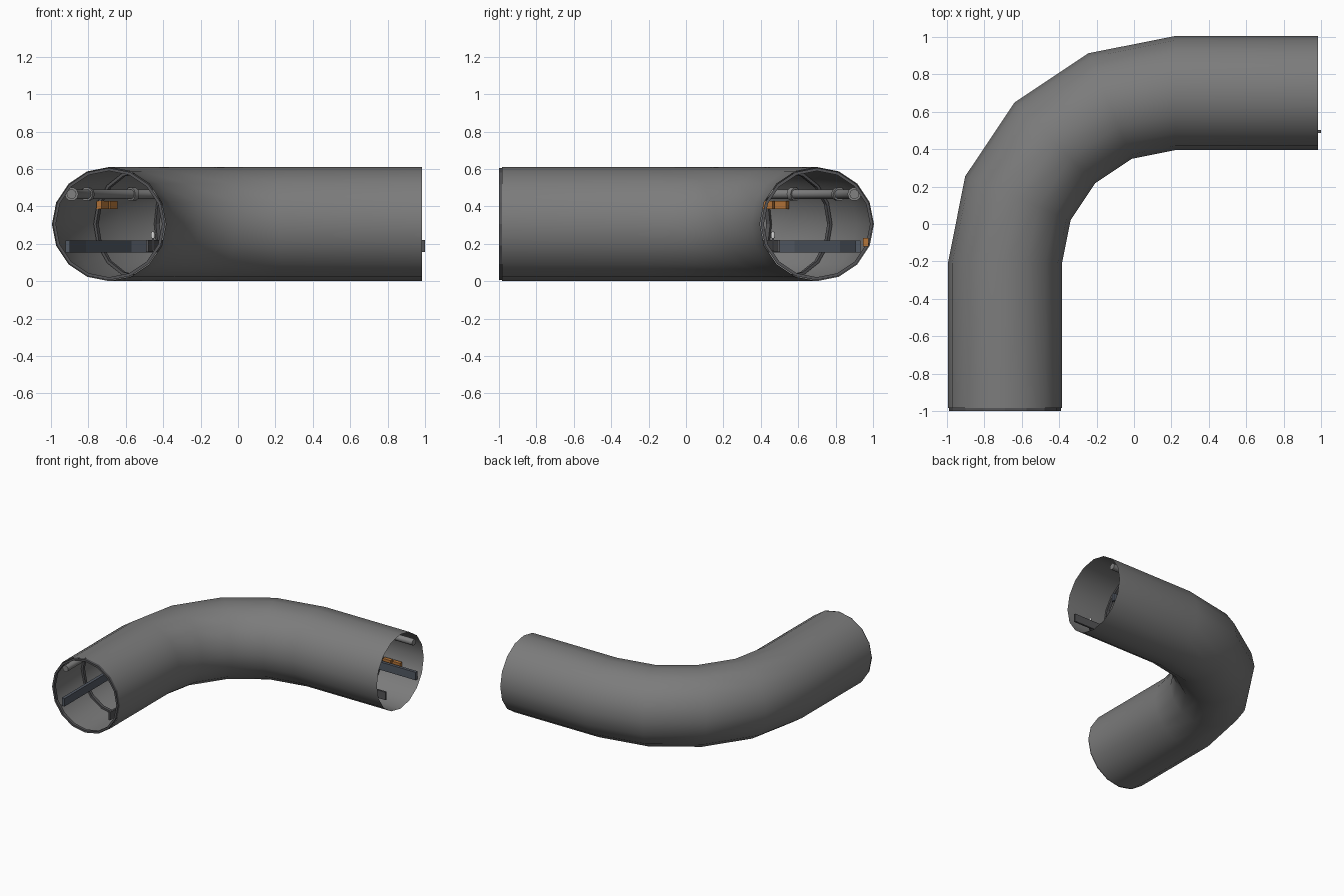
import bpy, bmesh, math
from mathutils import Vector

if "Cube" in bpy.data.objects:
    bpy.data.objects.remove(bpy.data.objects["Cube"])

CX, CY, R, ZC = 0.22, -0.21, 0.91, 0.305   # bend centre, bend radius, axis height
TUBE_R, SIDES = 0.305, 16


def mat(name, col):
    m = bpy.data.materials.new(name)
    m.diffuse_color = (*col, 1)
    m.use_nodes = True
    m.node_tree.nodes["Principled BSDF"].inputs["Base Color"].default_value = m.diffuse_color
    return m


SHELL = mat("shell_grey", (0.2, 0.2, 0.2))
DARK = mat("rib_dark", (0.09, 0.09, 0.095))
PIPE = mat("pipe_grey", (0.22, 0.22, 0.22))
ORANGE = mat("orange", (0.47, 0.18, 0.04))
BLUE = mat("dark_blue_grey", (0.085, 0.1, 0.125))
WHITE = mat("lamp_white", (0.7, 0.7, 0.68))


def station(deg, shift=0.0, k=1.0):
    """Frame on the elbow's centre line: point, outward and tangent."""
    a = math.radians(deg)
    out = Vector((-math.cos(a), math.sin(a), 0))
    tan = Vector((math.sin(a), math.cos(a), 0))
    return Vector((CX, CY, ZC)) + out * R * k + tan * shift, out, tan


def elbow(start=-0.775, end=0.765):
    return ([station(0, start)] + [station(22.5 * i) for i in range(5)]
            + [station(90, end)])


def circle(r, n, o=0.0, z=0.0):
    return [(o + r * math.cos(2 * math.pi * i / n),
             z + r * math.sin(2 * math.pi * i / n)) for i in range(n)]


def rect(o, z, w, h):
    return [(o - w/2, z - h/2), (o + w/2, z - h/2), (o + w/2, z + h/2), (o - w/2, z + h/2)]


def place(st, o, z):
    p, out, _ = st
    return p + out * o + Vector((0, 0, z))


def loft(name, rows, material, loop=False, caps=True, smooth=0):
    bm = bmesh.new()
    vs = [[bm.verts.new(p) for p in row] for row in rows]
    n = len(rows[0])
    for i in range(len(vs) if loop else len(vs) - 1):
        a, b = vs[i], vs[(i + 1) % len(vs)]
        for j in range(n):
            bm.faces.new((a[j], a[(j+1) % n], b[(j+1) % n], b[j]))
    if caps and not loop:
        bm.faces.new(vs[0][::-1])
        bm.faces.new(vs[-1])
    bmesh.ops.recalc_face_normals(bm, faces=bm.faces)
    me = bpy.data.meshes.new(name)
    bm.to_mesh(me)
    bm.free()
    ob = bpy.data.objects.new(name, me)
    bpy.context.collection.objects.link(ob)
    me.materials.append(material)
    if smooth:
        bpy.ops.object.select_all(action='DESELECT')
        ob.select_set(True)
        bpy.context.view_layer.objects.active = ob
        bpy.ops.object.shade_smooth_by_angle(angle=math.radians(smooth))
    return ob


def sweep(name, stations, profile, material, **kw):
    return loft(name, [[place(s, o, z) for o, z in profile] for s in stations], material, **kw)


def move(st, d):
    return st[0] + st[2] * d, st[1], st[2]


def block(name, st, o, z, length, w, h, material):
    return sweep(name, [move(st, -length/2), move(st, length/2)], rect(o, z, w, h), material)


# Outer shell: an open thin tube
sweep("tunnel_shell", elbow(), circle(TUBE_R, SIDES), SHELL, caps=False, smooth=40)

# Rib hoops lining the tunnel
ribs = [(station(0, -0.7775), 0.3), (station(0, -0.4), 0.3), (station(33.75, 0, 0.98), 0.293),
        (station(56.25, 0, 0.98), 0.293), (station(90, 0.4), 0.3)]
for i, (s, r1) in enumerate(ribs):
    r0 = r1 - 0.016
    rows = [[place(move(s, d), o, z) for o, z in circle(r, SIDES)]
            for r, d in ((r0, -0.0125), (r1, -0.0125), (r1, 0.0125), (r0, 0.0125))]
    loft(f"rib_hoop_{i}", rows, DARK, loop=True)

# Upper pipe on the outer wall with collars
PO, PZ = 0.2, 0.16
sweep("wall_pipe", elbow(-0.76, 0.75), circle(0.026, 10, PO, PZ), PIPE, smooth=40)
for i in range(5):
    s = station(22.5 * i)
    sweep(f"pipe_collar_{i}", [move(s, -0.015), move(s, 0.015)],
          circle(0.037, 10, PO, PZ), PIPE, smooth=40)

# Lower rail on the outer wall, thinner rail on the inner wall
sweep("outer_rail", elbow(-0.76, 0.76), rect(0.22, -0.12, 0.025, 0.065), BLUE)
sweep("inner_rail", elbow(-0.77, 0.78), rect(-0.205, -0.1175, 0.015, 0.065), DARK)

# Orange wall boxes in pairs
for n, (s, o, z) in enumerate(((station(33.75, 0.06, 0.98), 0.255, 0.102),
                               (station(90, 0.51), 0.262, -0.097))):
    for d in (-0.042, 0.042):
        block(f"wall_box_{n}", move(s, d), o, z, 0.072, 0.03, 0.045, ORANGE)

# Small lamps on slim posts above the inner rail
for i, s in enumerate((station(0, -0.7), station(90, 0.6))):
    block(f"lamp_post_{i}", s, -0.235, -0.105, 0.012, 0.012, 0.08, DARK)
    p = place(s, -0.235, -0.06)
    rows = [[p + Vector((r * math.cos(k * math.pi / 4), r * math.sin(k * math.pi / 4), h))
             for k in range(8)] for r, h in ((0.011, -0.015), (0.011, 0.01), (0.005, 0.02))]
    loft(f"lamp_{i}", rows, WHITE, smooth=60)
